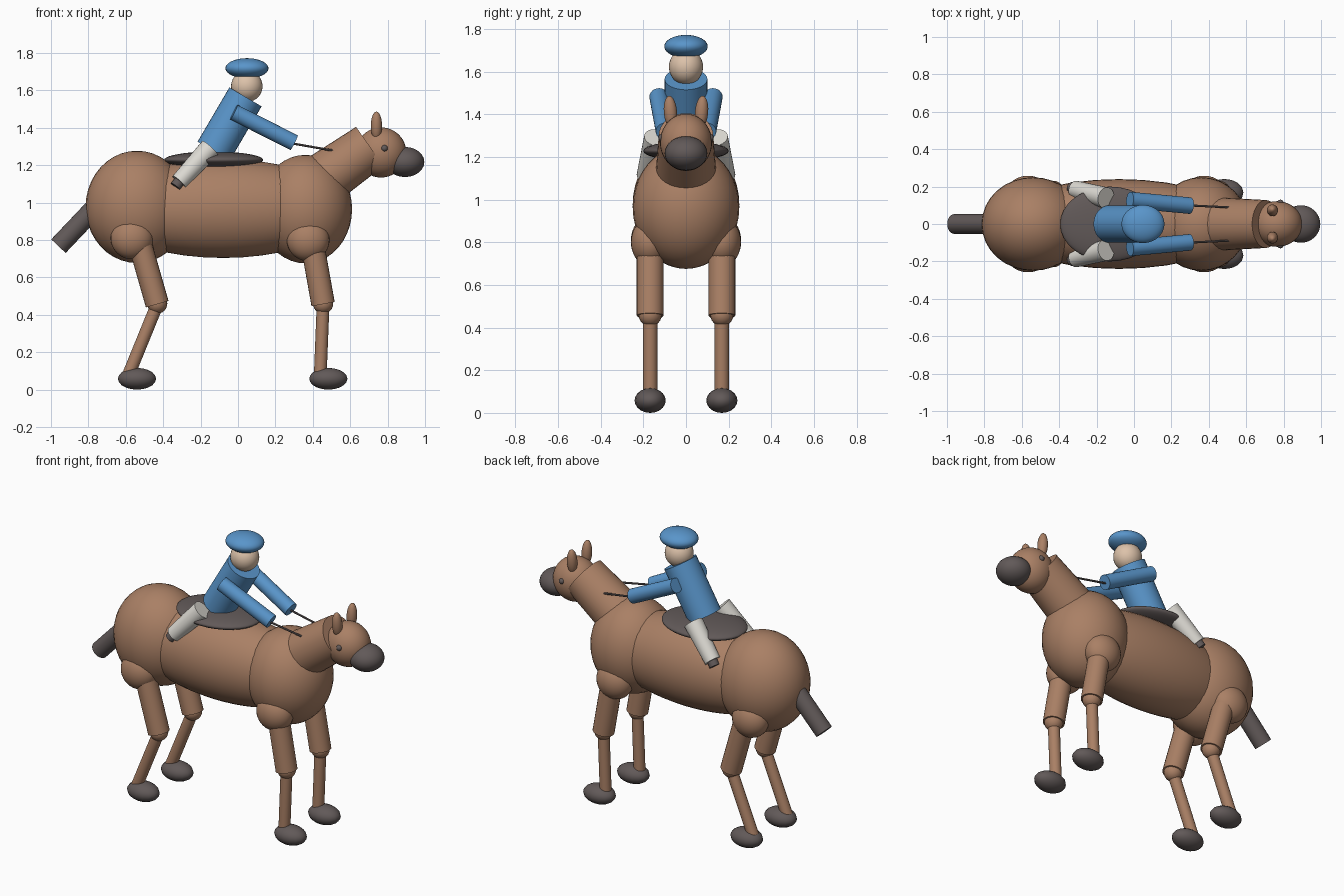
import bpy
from mathutils import Vector

if "Cube" in bpy.data.objects:
    bpy.data.objects.remove(bpy.data.objects["Cube"])


def material(name, color):
    m = bpy.data.materials.new(name)
    m.diffuse_color = (*color, 1)
    m.use_nodes = True
    m.node_tree.nodes["Principled BSDF"].inputs["Base Color"].default_value = m.diffuse_color
    return m


BROWN = material("brown coat", (0.40, 0.215, 0.13))
DARK = material("dark grey", (0.12, 0.10, 0.098))
BLUE = material("blue cloth", (0.10, 0.30, 0.59))
WHITE = material("off white", (0.72, 0.70, 0.65))
SKIN = material("skin", (0.72, 0.54, 0.40))


def finish(name, mat):
    o = bpy.context.object
    o.name = name
    o.data.materials.append(mat)
    bpy.ops.object.shade_smooth_by_angle()
    return o


def ball(name, mat, center, radii, tilt=(0, 0, 0), seg=32, rings=20):
    bpy.ops.mesh.primitive_uv_sphere_add(segments=seg, ring_count=rings, radius=1,
                                         location=center, rotation=tilt)
    bpy.context.object.scale = radii
    return finish(name, mat)


def rod(name, mat, a, b, r1, r2=None, seg=24):
    a, b = Vector(a), Vector(b)
    d = b - a
    bpy.ops.mesh.primitive_cone_add(vertices=seg, radius1=r1, radius2=r1 if r2 is None else r2,
                                    depth=d.length, location=(a + b) / 2,
                                    rotation=d.to_track_quat('Z', 'Y').to_euler())
    return finish(name, mat)


# Horse body
ball("hindquarters", BROWN, (-0.54, 0, 0.977), (0.275, 0.25, 0.30))
ball("barrel", BROWN, (-0.08, 0, 0.968), (0.66, 0.24, 0.264))
ball("chest", BROWN, (0.36, 0, 0.965), (0.25, 0.25, 0.29))
rod("tail", DARK, (-0.72, 0, 1.02), (-0.96, 0, 0.767), 0.053)

# Neck and head
rod("neck", BROWN, (0.40, 0, 1.085), (0.705, 0, 1.30), 0.145, 0.128, 32)
ball("horse_head", BROWN, (0.765, 0, 1.268), (0.135, 0.122, 0.134))
ball("muzzle", DARK, (0.893, 0, 1.217), (0.103, 0.10, 0.08))

# Saddle
ball("saddle", DARK, (-0.13, 0, 1.228), (0.265, 0.20, 0.045))

# Rider trunk and head
rod("torso", BLUE, (-0.13, 0, 1.275), (0.04, 0, 1.565), 0.1, seg=32)
ball("rider_head", SKIN, (0.047, 0, 1.622), (0.084, 0.08, 0.084))
ball("cap", BLUE, (0.048, 0, 1.718), (0.115, 0.102, 0.054))

# Parts repeated on both sides
for side, s in (("left", 1), ("right", -1)):
    y = 0.168 * s
    # Legs: name, joint centre x/z, upper top x, knee x, ankle x, hoof x
    for leg, jx, jz, ux, kx, ax, hx in (("hind", -0.567, 0.81, -0.52, -0.432, -0.585, -0.54),
                                        ("front", 0.375, 0.80, 0.40, 0.455, 0.44, 0.483)):
        n = f"{side}_{leg}"
        ball(n + "_joint", BROWN, (jx, y, jz), (0.114, 0.09, 0.113))
        rod(n + "_upper_leg", BROWN, (ux, y, 0.765), (kx, y, 0.457), 0.063)
        ball(n + "_knee", BROWN, (kx, y, 0.46), (0.054, 0.054, 0.054), seg=20, rings=12)
        rod(n + "_lower_leg", BROWN, (kx, y, 0.455), (ax, y, 0.08), 0.034)
        ball(n + "_hoof", DARK, (hx, y, 0.058), (0.102, 0.073, 0.058), seg=16, rings=10)

    ball(side + "_ear", BROWN, (0.74, 0.073 * s, 1.41), (0.03, 0.031, 0.077), (-0.08 * s, 0, 0),
         20, 12)
    ball(side + "_eye", DARK, (0.783, 0.112 * s, 1.29), (0.018, 0.018, 0.018), seg=16, rings=10)
    # Rider limbs and reins
    rod(side + "_arm", BLUE, (-0.022, 0.128 * s, 1.483), (0.30, 0.098 * s, 1.32), 0.044)
    rod(side + "_rein", DARK, (0.28, 0.10 * s, 1.318), (0.53, 0.088 * s, 1.274), 0.006, seg=10)
    rod(side + "_rider_leg", WHITE, (-0.15, 0.14 * s, 1.29), (-0.315, 0.185 * s, 1.11),
        0.057, 0.047)
    rod(side + "_boot", DARK, (-0.30, 0.183 * s, 1.13), (-0.335, 0.195 * s, 1.085), 0.03)
